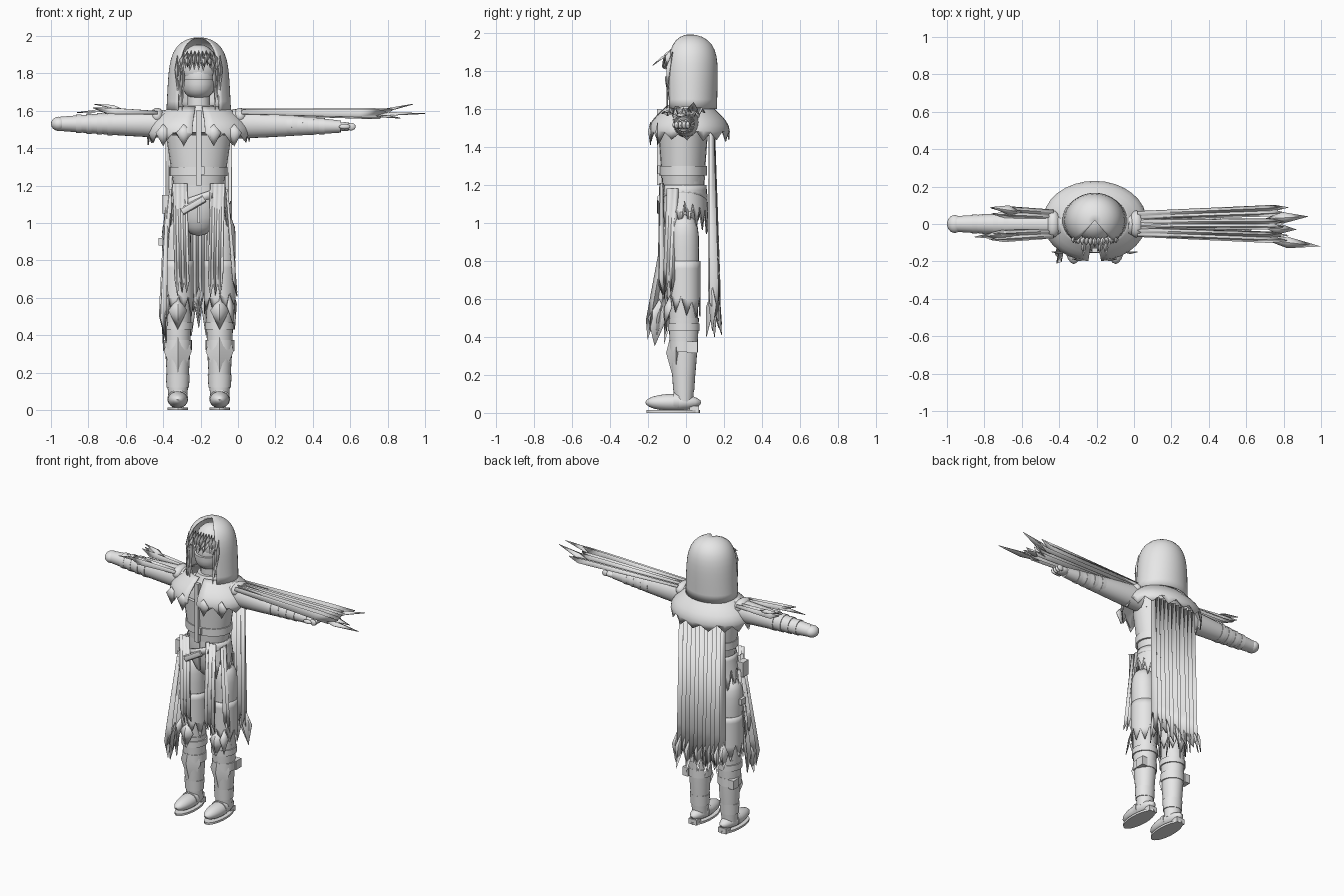
import bpy, bmesh, math, random
from mathutils import Vector

random.seed(4)
default_cube = bpy.data.objects.get("Cube")
if default_cube:
    bpy.data.objects.remove(default_cube, do_unlink=True)

colour = (.8, .8, .8, 1)
grey = bpy.data.materials.new("plain_light_grey")
grey.use_nodes = True
grey.diffuse_color = colour
grey.node_tree.nodes["Principled BSDF"].inputs["Base Color"].default_value = colour

X, Y, Z = Vector((1, 0, 0)), Vector((0, 1, 0)), Vector((0, 0, 1))
BODY_MIDDLE = -.21 * X      # off centre, as one sleeve trails further
parts = []


def at(x, y, z):
    """Point measured from the middle line of the body."""
    return Vector((x, y, z)) + BODY_MIDDLE


def finish(name, bm, thickness=0):
    bmesh.ops.remove_doubles(bm, verts=bm.verts, dist=.0001)
    bmesh.ops.recalc_face_normals(bm, faces=bm.faces)
    mesh = bpy.data.meshes.new(name)
    bm.to_mesh(mesh)
    bm.free()
    obj = bpy.data.objects.new(name, mesh)
    bpy.context.collection.objects.link(obj)
    mesh.materials.append(grey)
    if thickness:
        modifier = obj.modifiers.new("thickness", "SOLIDIFY")
        modifier.thickness = thickness
        modifier.offset = 0
    parts.append(obj)


def tube(name, start, stop, size, end_size=None, bulge=0, rounded=0,
         sides=24, rows=6, shell=False, gap=0, ragged=0):
    """Elliptic skin between two points. Rounded closes the far end in a dome,
    gap leaves a half angle open at the front, ragged tears the last ring."""
    end_size = end_size or size
    axis = (stop - start).normalized()
    reference = Y if abs(axis.x) > abs(axis.z) else X
    across = (reference - axis * reference.dot(axis)).normalized()
    over = axis.cross(across)
    if sum(over) < 0:
        over.negate()
    opening = math.radians(gap)
    count = sides + 1 if gap else sides
    bm = bmesh.new()
    rings = []
    for row in range(rows + 1):
        t = row / rows
        if rounded:
            t = math.sin(t * math.pi / 2)
        swell = 1 + bulge * math.sin(math.pi * t)
        if rounded:
            swell *= math.sqrt(max(0, 1 - t ** rounded))
        width, depth = [a + (b - a) * t for a, b in zip(size, end_size)]
        ring = []
        for i in range(count):
            angle = opening + 2 * (math.pi - opening) * i / sides - math.pi / 2
            point = start.lerp(stop, t) + swell * (
                across * width * math.cos(angle) + over * depth * math.sin(angle))
            if row == rows:
                point += axis * ragged * (i % 2 - .5) * random.uniform(.5, 1.3)
            ring.append(bm.verts.new(point))
        rings.append(ring)
    for low, high in zip(rings, rings[1:]):
        for i in range(sides):
            j = (i + 1) % count
            bm.faces.new((low[i], low[j], high[j], high[i]))
    if not shell:
        bm.faces.new(rings[0])
        bm.faces.new(rings[-1])
    finish(name, bm, .006 if shell else 0)


def solid(name, centre, size, cube=False):
    """Ball with the given radii, or box with the given half sizes."""
    bm = bmesh.new()
    if cube:
        bmesh.ops.create_cube(bm, size=2)
    else:
        bmesh.ops.create_uvsphere(bm, u_segments=20, v_segments=12, radius=1)
    bmesh.ops.scale(bm, vec=size, verts=bm.verts)
    bmesh.ops.translate(bm, vec=centre, verts=bm.verts)
    finish(name, bm)


def cloth(name, root, end, half_width, fold, columns=4, tear=.1, flare=1):
    """Pleated strip hanging from root to end, torn into points."""
    bm = bmesh.new()
    rows = [[], [], []]
    fall = (end - root).normalized()
    for i in range(columns + 1):
        side = half_width * (2 * i / columns - 1)
        top, bottom = root + side, end + side * flare
        pleat = fold * (i % 2 - .5) * random.uniform(.6, 1.2)
        reach = random.uniform(.5, 1) if i % 2 else random.uniform(-.3, .1)
        tip = bottom + fall * tear * reach
        points = top + pleat / 2, top.lerp(bottom, .85) + pleat, tip + pleat
        for row, point in zip(rows, points):
            row.append(bm.verts.new(point))
    for upper, lower in zip(rows, rows[1:]):
        for i in range(columns):
            bm.faces.new((upper[i], upper[i + 1], lower[i + 1], lower[i]))
    finish(name, bm, .005)


def shard(name, root, tip, half_width, lift):
    """Pointed kite, creased along its middle."""
    middle = root.lerp(tip, .4)
    outline = root, middle - half_width, tip, middle + half_width
    bm = bmesh.new()
    corners = [bm.verts.new(point) for point in outline]
    crest = bm.verts.new(middle + lift)
    for i, corner in enumerate(corners):
        bm.faces.new((corner, corners[i - 1], crest))
    finish(name, bm, .004)


# Head, mask, neck and hair
solid("head", at(0, 0, 1.78), (.085, .095, .12))
tube("face_mask", at(0, -.01, 1.77), at(0, -.01, 1.66), (.09, .1), rounded=3)
tube("neck", at(0, 0, 1.5), at(0, 0, 1.7), (.06, .06))
solid("hair_cap", at(0, .015, 1.83), (.105, .11, .125))
for i in range(-4, 5):
    x = i * .02
    tip = at(x * 1.2, abs(x) * .3 - .125, random.uniform(1.8, 1.84))
    shard("fringe_lock", at(x, -.07, 1.92), tip, X * .015, Y * -.025)
for x in (-.06, .03, .06):
    shard("loose_lock", at(x, -.09, 1.89), at(x, -.175, 1.83), X * .012, Z * .01)

# Hood, open at the face, and mantle over the shoulders
tube("hood", at(0, .02, 1.6), at(0, .02, 1.99), (.17, .14), (.15, .15),
     rounded=6, sides=32, rows=12, shell=True, gap=40)
tube("mantle", at(0, .015, 1.62), at(0, .015, 1.455), (.15, .11), (.27, .21),
     bulge=.2, sides=30, shell=True, gap=7, ragged=.06)
tube("collar", at(0, 0, 1.59), at(0, 0, 1.63), (.1, .1), (.08, .08))

# Torso, belt and hips
tube("torso", at(0, -.015, 1.2), at(0, -.015, 1.47), (.135, .11), (.175, .13))
tube("chest", at(0, -.015, 1.47), at(0, 0, 1.61), (.175, .13), rounded=4)
tube("belt", at(0, -.015, 1.25), at(0, -.015, 1.3), (.155, .125), rows=1)
solid("belt_buckle", at(.01, -.14, 1.28), (.022, .01, .022), cube=True)
solid("front_placket", at(0, -.14, 1.4), (.014, .012, .2), cube=True)
tube("hips", at(0, -.01, 1.25), at(0, -.025, .93), (.135, .11), rounded=3)
solid("trouser_seam", at(0, -.12, 1.1), (.006, .006, .1), cube=True)
tube("slanted_hip_belt", at(.007, -.015, 1.11), at(-.007, -.015, 1.15), (.15, .125),
     rows=1, shell=True)
tube("sheath", at(-.09, -.14, 1.06), at(.03, -.14, 1.13), (.014, .02), sides=8)
solid("hip_pouch", at(-.17, -.07, 1.1), (.025, .03, .05), cube=True)
solid("thigh_pouch", at(-.2, -.02, .9), (.015, .025, .02), cube=True)

# Torn skirt and the long tail beside the right leg
tube("torn_skirt", at(0, -.015, 1.2), at(0, -.015, 1.03), (.14, .12), (.17, .13),
     sides=30, shell=True, gap=35, ragged=.14)
cloth("flared_tail", at(-.17, -.05, 1.1), at(-.19, -.14, .5), Y * .045, X * .035,
      columns=6, tear=.15, flare=1.5)
shard("tail_point", at(-.17, -.14, .6), at(-.19, -.165, .35), Y * .05, X * -.02)

# Back cape with tattered hem
cloth("cape", at(0, .135, 1.5), at(0, .15, .58), X * .175, Y * .05, columns=22)
for i in range(-5, 6):
    x = i * .035
    tip = at(x * 1.1, random.uniform(.1, .2), random.uniform(.38, .5))
    shard("hem_tatter", at(x, .14, .66), tip, X * .022 + Y * .02, Y * .02)

# Everything mirrored across the body
for side in (-1, 1):
    leg = at(side * .112, -.012, 0)
    out = X * side

    def on_leg(height):
        return leg + Z * height

    tube("thigh", on_leg(.45), on_leg(1.045) + out * .01, (.07, .075), (.082, .083),
         rounded=14, rows=10)
    tube("thigh_rag", on_leg(.8), on_leg(.56), (.083, .085), sides=18, shell=True, ragged=.1)
    tube("boot", on_leg(.06), on_leg(.5), (.05, .048), (.072, .08), bulge=.06)
    tube("knee_band", on_leg(.43), on_leg(.47), (.079, .084), rows=1)
    tube("calf_strap", on_leg(.32), on_leg(.375), (.075, .075), rows=1)
    tube("ankle_cuff", on_leg(.12), on_leg(.19), (.06, .056), (.064, .06), rows=1)
    tube("shin_guard", on_leg(.18) - Y * .04, on_leg(.45) - Y * .04, (.02, .015), (.03, .02),
         bulge=2, sides=4, rows=2)
    shard("knee_plate", on_leg(.6) - Y * .08, on_leg(.43) - Y * .09, X * .05, Y * -.025)
    shard("knee_rag", on_leg(.62) + out * .05 - Y * .07, on_leg(.46) + out * .07 - Y * .1,
          X * .02 + Y * .02, Y * -.01)
    solid("strap_buckle", on_leg(.345) + out * .06 + Y * .045, (.02, .028, .03), cube=True)

    foot = leg - Y * .055
    solid("shoe", foot + Z * .055, (.054, .147, .045))
    tube("shoe_strap", foot + Z * .06, foot + Z * .06 + Y * .03, (.056, .048), rows=1)
    tube("sole", foot, foot + Z * .014, (.055, .14), rows=1)
    solid("heel", foot + Y * .11 + Z * .018, (.03, .025, .018), cube=True)

    cloth("front_strip", at(side * .1, -.13, 1.21), at(side * .09, -.13, .68), X * .038,
          Y * .03, columns=6)
    cloth("outer_strip", at(side * .15, -.07, 1.18), at(side * .19, -.09, .7), Y * .03, X * .02)
    for i in range(3):
        root = at(side * (.088 + i * .013), -.07, 1.9)
        tip = root + Z * (i * .05 - .3) - Y * .03
        shard("side_lock", root, tip, X * .013, Y * -.02)
    for x in (.08, .19):
        root = at(side * x, x * .35 - .215, 1.53)
        shard("mantle_point", root, root - Z * .12, X * .04, Y * -.01)
    solid("shoulder_cap", at(side * .222, 0, 1.57), (.04, .072, .045))

# Arms and hands
shoulder_right, wrist_right = at(-.18, 0, 1.53), at(-.74, 0, 1.53)
shoulder_left, wrist_left = at(.18, 0, 1.53), at(.76, -.015, 1.515)
tube("right_arm", shoulder_right, wrist_right, (.07, .075), (.042, .038), bulge=.05)
tube("left_arm", shoulder_left, wrist_left, (.07, .08), (.034, .032), bulge=.05)
solid("right_fist", wrist_right - X * .008, (.042, .048, .038))
solid("left_palm", wrist_left + X * .02, (.045, .04, .024))
for i in range(4):
    knuckle = wrist_left + X * .055 + Y * (i * .02 - .035)
    solid("left_finger", knuckle, (.024, .011, .02))
solid("left_thumb", wrist_left + X * .02 - Y * .045, (.03, .012, .014))
for i in range(4):
    t = .5 + i * .1
    near, far = 1 - t, .95 - t
    for name, shoulder, wrist, thin in (("right_wrap", shoulder_right, wrist_right, .042),
                                        ("left_wrap", shoulder_left, wrist_left, .036)):
        radius = thin + near * .04
        tube(name, shoulder.lerp(wrist, t), shoulder.lerp(wrist, 1 - far),
             (radius, radius), rows=1)

# Trailing sleeve strips
for y in (-.045, 0, .045):
    cloth("left_sleeve_strip", Vector((.02, y, 1.595)), Vector((.76, y * 1.6, 1.585)),
          Y * .022 + Z * .006, Z * .04, tear=.07, flare=1.3)
for tip in ((1, -.12, 1.585), (.935, .04, 1.635), (.87, -.03, 1.56)):
    shard("left_sleeve_point", Vector((.7, tip[1] * .7, 1.57)), Vector(tip), Y * .03, Z * .015)
for y in (-.05, .05):
    cloth("right_sleeve_strip", Vector((-.43, y, 1.59)), Vector((-.7, y * 1.3, 1.6)),
          Y * .025, Z * .03, tear=.08, flare=1.2)
for tip in ((-.77, .09, 1.635), (-.86, -.07, 1.59)):
    shard("right_sleeve_point", Vector((-.6, tip[1] * .7, 1.6)), Vector(tip), Y * .025, Z * .015)

bpy.ops.object.select_all(action="DESELECT")
for obj in parts:
    obj.select_set(True)
bpy.context.view_layer.objects.active = parts[0]
bpy.ops.object.shade_smooth_by_angle(angle=math.radians(35))
